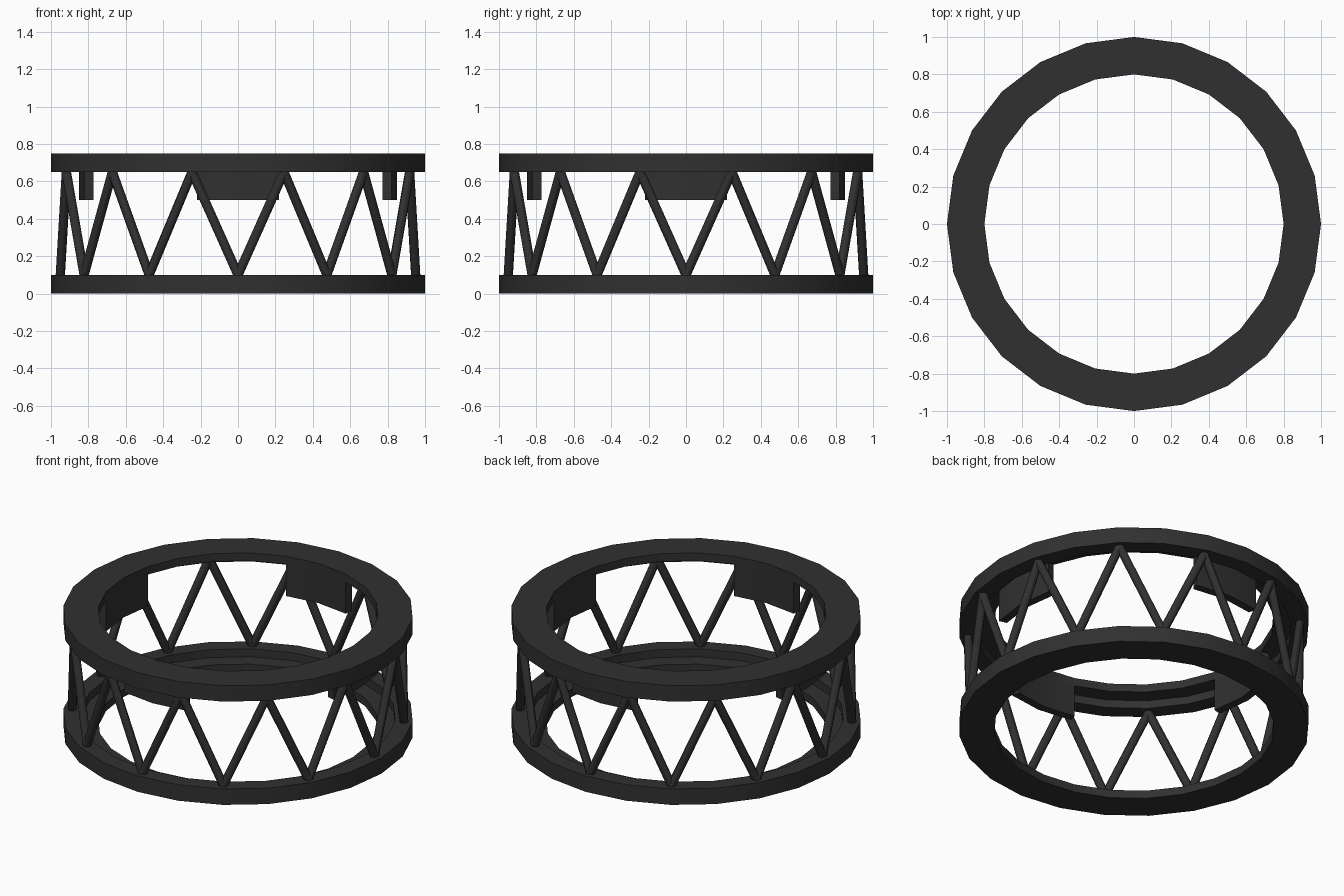
import bpy, bmesh, math
from mathutils import Vector, Matrix

if "Cube" in bpy.data.objects:
    bpy.data.objects.remove(bpy.data.objects["Cube"])

N = 24
STEP = 2 * math.pi / N

dark = bpy.data.materials.new("dark grey metal")
dark.diffuse_color = (0.03, 0.03, 0.03, 1)
dark.use_nodes = True
dark.node_tree.nodes["Principled BSDF"].inputs["Base Color"].default_value = dark.diffuse_color


def finish(bm, name):
    bmesh.ops.recalc_face_normals(bm, faces=bm.faces)
    me = bpy.data.meshes.new(name)
    bm.to_mesh(me)
    bm.free()
    ob = bpy.data.objects.new(name, me)
    bpy.context.collection.objects.link(ob)
    me.materials.append(dark)
    bpy.context.view_layer.objects.active = ob
    ob.select_set(True)
    bpy.ops.object.shade_smooth_by_angle(angle=math.radians(30))
    ob.select_set(False)
    return ob


def sweep(name, profile, first, count, closed):
    """Sweep an (r, z) profile around z in 15 degree steps."""
    bm = bmesh.new()
    rows = []
    for i in range(count if closed else count + 1):
        a = (first + i) * STEP
        rows.append([bm.verts.new((r * math.cos(a), r * math.sin(a), z)) for r, z in profile])
    n = len(profile)
    for i in range(count):
        p, q = rows[i], rows[(i + 1) % len(rows)]
        for j in range(n):
            k = (j + 1) % n
            bm.faces.new((p[j], q[j], q[k], p[k]))
    if not closed:
        bm.faces.new(rows[0])
        bm.faces.new(rows[-1])
    return finish(bm, name)


# Stepped rings: full-height outer band with a thin inner flange
lower = [(0.8, 0), (1, 0), (1, 0.1), (0.9, 0.1), (0.9, 0.05), (0.8, 0.05)]
sweep("lower_ring", lower, 0, N, True)
sweep("upper_ring", [(r, 0.75 - z) for r, z in lower], 0, N, True)

# Four curved tabs hanging from the upper flange
tab = [(0.8, 0.5), (0.85, 0.5), (0.85, 0.7), (0.8, 0.7)]
for i, side in enumerate(("right", "back", "left", "front")):
    sweep(side + "_tab", tab, i * 6 - 1, 2, False)

# Zigzag struts between the rings
bm = bmesh.new()
for i in range(N):
    ends = []
    for k in (i, i + 1):
        ends.append(Vector((0.95 * math.cos(k * STEP), 0.95 * math.sin(k * STEP),
                            0.1 if k % 2 == 0 else 0.65)))
    d = ends[1] - ends[0]
    rot = d.to_track_quat('Z', 'Y').to_matrix().to_4x4()
    bmesh.ops.create_cone(bm, cap_ends=True, segments=12, radius1=0.025, radius2=0.025,
                          depth=d.length + 0.03,
                          matrix=Matrix.Translation((ends[0] + ends[1]) / 2) @ rot)
finish(bm, "zigzag_struts")
